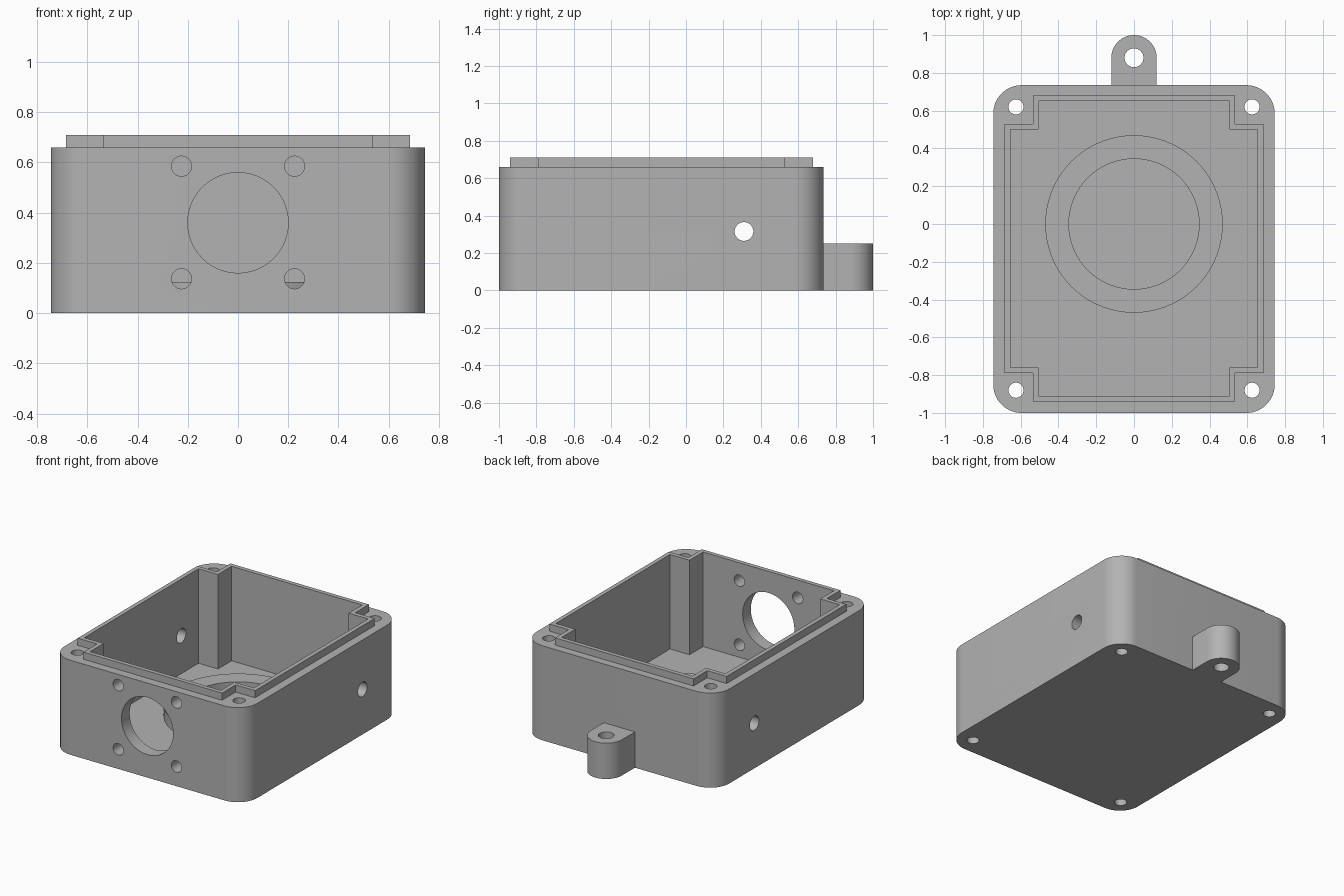
import bpy, bmesh
from math import pi, sin, cos, radians
from mathutils import Matrix

cube = bpy.data.objects.get("Cube")
if cube:
    bpy.data.objects.remove(cube, do_unlink=True)

grey = bpy.data.materials.new("mid grey")
grey.use_nodes = True
grey.diffuse_color = (0.45, 0.45, 0.45, 1)
grey.node_tree.nodes["Principled BSDF"].inputs["Base Color"].default_value = grey.diffuse_color


def arc(cx, cy, r, start, end, steps):
    angles = [radians(start + (end - start) * i / steps) for i in range(steps + 1)]
    return [(cx + r * cos(a), cy + r * sin(a)) for a in angles]


def prism(name, outline, z0, z1):
    """Extrude a closed outline from z0 to z1."""
    bm = bmesh.new()
    base = bm.faces.new([bm.verts.new((x, y, z0)) for x, y in outline])
    ext = bmesh.ops.extrude_face_region(bm, geom=[base])
    top = [v for v in ext["geom"] if isinstance(v, bmesh.types.BMVert)]
    bmesh.ops.translate(bm, verts=top, vec=(0, 0, z1 - z0))
    bmesh.ops.recalc_face_normals(bm, faces=bm.faces)
    mesh = bpy.data.meshes.new(name)
    bm.to_mesh(mesh)
    bm.free()
    mesh.materials.append(grey)
    obj = bpy.data.objects.new(name, mesh)
    bpy.context.collection.objects.link(obj)
    return obj


def drill(r, length, centre, axis="Z"):
    """Round cutter along an axis."""
    obj = prism("drill", arc(0, 0, r, 0, 360, 48)[:-1], -length / 2, length / 2)
    turn = {"X": Matrix.Rotation(pi / 2, 4, "Y"), "Y": Matrix.Rotation(pi / 2, 4, "X"),
            "Z": Matrix.Identity(4)}[axis]
    obj.data.transform(Matrix.Translation(centre) @ turn)
    return obj


def combine(target, other, operation):
    other.hide_render = True
    mod = target.modifiers.new("bool", "BOOLEAN")
    mod.operation, mod.solver, mod.object = operation, "EXACT", other
    bpy.ops.object.select_all(action="DESELECT")
    bpy.context.view_layer.objects.active = target
    target.select_set(True)
    bpy.ops.object.modifier_apply(modifier=mod.name)
    bpy.data.objects.remove(other, do_unlink=True)


def notched(inset):
    """Rectangle with a square step at each corner."""
    x, xn = 0.685 - inset, 0.535 - inset
    y0, y0n, y1, y1n = -0.94 + inset, -0.79 + inset, 0.68 - inset, 0.53 - inset
    right = [(xn, y0), (xn, y0n), (x, y0n), (x, y1n), (xn, y1n), (xn, y1)]
    return right + [(-px, py) for px, py in reversed(right)]


# Rounded box body
W, FRONT, BACK, R = 0.745, -1.0, 0.735, 0.15
outline = []
for cx, cy, start in ((W - R, BACK - R, 0), (R - W, BACK - R, 90),
                      (R - W, FRONT + R, 180), (W - R, FRONT + R, 270)):
    outline += arc(cx, cy, R, start, start + 90, 14)
body = prism("box_body", outline, 0, 0.66)

# Mounting lug and sealing lip
lug = [(0.12, 0.6)] + arc(0, 0.88, 0.12, 0, 180, 28) + [(-0.12, 0.6)]
combine(body, prism("lug", lug, 0, 0.25), "UNION")
combine(body, prism("lip", notched(0), 0.4, 0.71), "UNION")

# Cavity leaving corner posts
combine(body, prism("cavity", notched(0.03), 0.05, 0.9), "DIFFERENCE")

# Screw holes through the posts and lug
for x in (-0.625, 0.625):
    for y in (-0.88, 0.62):
        combine(body, drill(0.04, 2, (x, y, 0.3)), "DIFFERENCE")
combine(body, drill(0.05, 2, (0, 0.88, 0.3)), "DIFFERENCE")

# Front opening with four fixing holes
combine(body, drill(0.2, 0.4, (0, -1, 0.36), "Y"), "DIFFERENCE")
for x in (-0.225, 0.225):
    for z in (0.137, 0.585):
        combine(body, drill(0.04, 0.4, (x, -1, z), "Y"), "DIFFERENCE")

# Cable holes in both sides
combine(body, drill(0.05, 2, (0, 0.31, 0.315), "X"), "DIFFERENCE")

# Raised ring on the floor
ring = prism("floor_ring", arc(0, 0, 0.47, 0, 360, 72)[:-1], 0.04, 0.125)
combine(ring, prism("ring_bore", arc(0, 0, 0.345, 0, 360, 72)[:-1], 0, 0.3), "DIFFERENCE")

for obj in (body, ring):
    bpy.ops.object.select_all(action="DESELECT")
    bpy.context.view_layer.objects.active = obj
    obj.select_set(True)
    bpy.ops.object.shade_smooth_by_angle(angle=radians(30))
